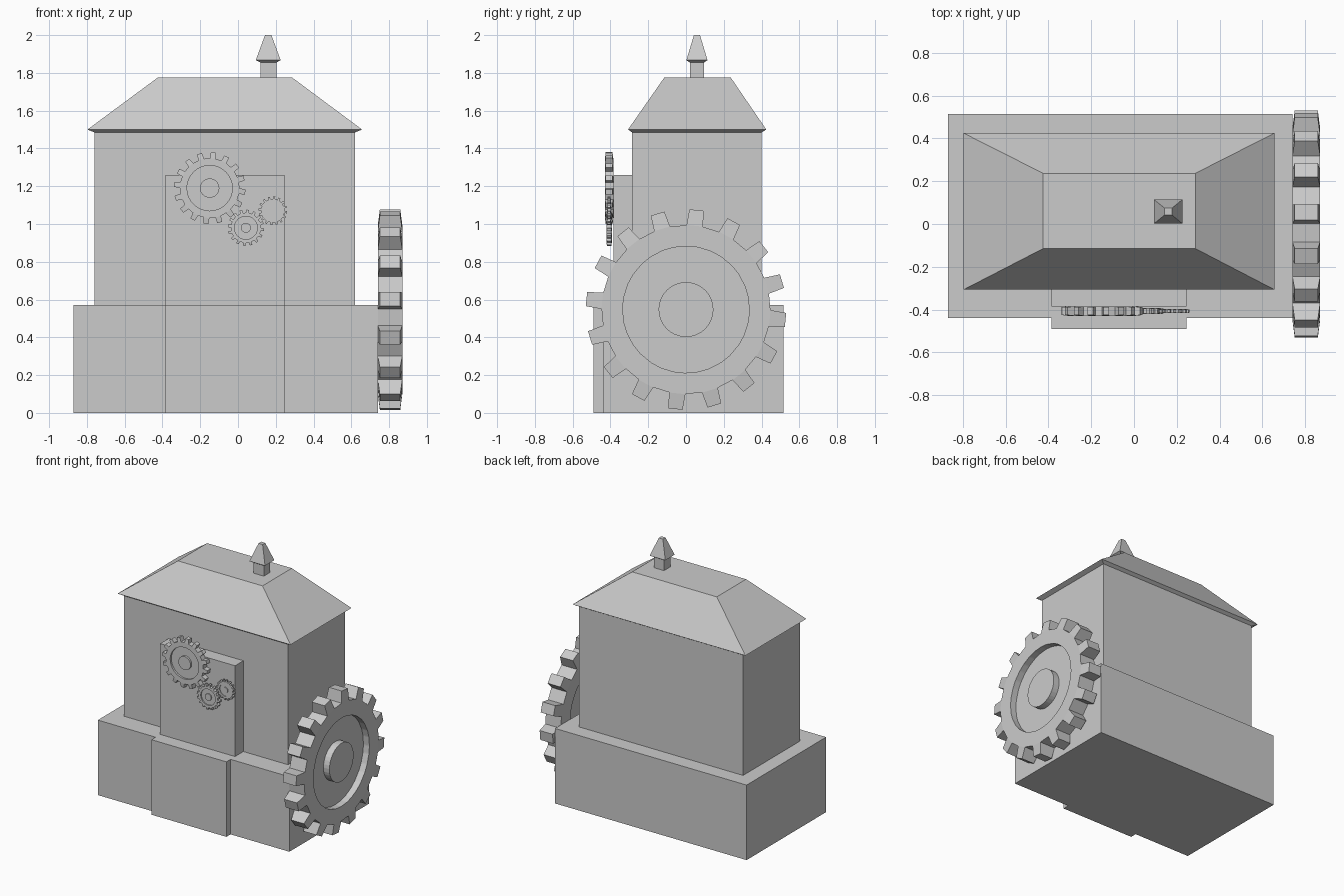
import bpy, bmesh
from math import cos, sin, tau

if "Cube" in bpy.data.objects:
    bpy.data.objects.remove(bpy.data.objects["Cube"])


def finish(bm, name):
    bmesh.ops.recalc_face_normals(bm, faces=bm.faces[:])
    me = bpy.data.meshes.new(name)
    bm.to_mesh(me)
    bm.free()
    ob = bpy.data.objects.new(name, me)
    bpy.context.collection.objects.link(ob)
    return ob


def bridge(bm, a, b):
    for i in range(len(a)):
        j = (i + 1) % len(a)
        bm.faces.new((a[i], a[j], b[j], b[i]))


def stack(name, levels):
    """Closed solid through rectangles (x0, x1, y0, y1, z), bottom to top."""
    bm = bmesh.new()
    rings = [[bm.verts.new(p) for p in ((x0, y0, z), (x1, y0, z), (x1, y1, z), (x0, y1, z))]
             for x0, x1, y0, y1, z in levels]
    bm.faces.new(rings[0])
    bm.faces.new(rings[-1])
    for a, b in zip(rings, rings[1:]):
        bridge(bm, a, b)
    return finish(bm, name)


def box(name, x0, x1, y0, y1, z0, z1):
    return stack(name, [(x0, x1, y0, y1, z0), (x0, x1, y0, y1, z1)])


def gear(name, centre, axis, teeth, tip, root, rim, hub, w, depth, phase):
    """Toothed wheel with a recessed web on both faces; w is half the width."""
    bm = bmesh.new()
    step = tau / teeth
    offs = (-0.25, -0.18, 0.18, 0.25)
    angles = [phase + (t + o) * step for t in range(teeth) for o in offs]

    def ring(radii, widths):
        vs = []
        for i, a in enumerate(angles):
            r, h = radii[i % 4], widths[i % 4]
            u, v = r * cos(a), r * sin(a)
            p = (h, u, v) if axis == 'X' else (u, -h, v)
            vs.append(bm.verts.new([c + q for c, q in zip(centre, p)]))
        return vs

    sides = []
    for s in (1, -1):
        wf, wr, wt = s * w, s * (w - depth), s * w * 0.83
        rs = [ring([r] * 4, [h] * 4) for r, h in
              ((hub, wf), (hub, wr), (rim, wr), (rim, wf), (root, wf))]
        rs.append(ring((root, tip, tip, root), (wf, wt, wt, wf)))
        bm.faces.new(rs[0])
        for a, b in zip(rs, rs[1:]):
            bridge(bm, a, b)
        sides.append(rs[-1])
    bridge(bm, *sides)
    bmesh.ops.remove_doubles(bm, verts=bm.verts[:], dist=1e-5)
    return finish(bm, name)


# building masses
box("base", -0.87, 0.74, -0.44, 0.515, 0, 0.57)
box("upper_house", -0.76, 0.62, -0.285, 0.40, 0.57, 1.49)
box("front_step", -0.385, 0.245, -0.49, -0.44, 0, 0.57)
box("front_panel", -0.385, 0.245, -0.385, -0.285, 0.57, 1.26)

# roof with a flat ridge and undercut eaves
stack("roof", [(-0.76, 0.62, -0.285, 0.40, 1.485),
               (-0.797, 0.657, -0.307, 0.425, 1.50),
               (-0.425, 0.287, -0.115, 0.237, 1.775)])

# chimney and its pointed cap
box("chimney", 0.118, 0.203, 0.02, 0.095, 1.77, 1.86)
stack("chimney_cap", [(0.118, 0.203, 0.02, 0.095, 1.855),
                      (0.094, 0.226, 0.002, 0.114, 1.867),
                      (0.143, 0.177, 0.042, 0.074, 2.0)])

# big side wheel and the three small front gears
gear("side_wheel", (0.805, 0, 0.547), 'X', 16, 0.531, 0.447, 0.335, 0.145, 0.065, 0.05, -0.105)
gear("large_gear", (-0.15, -0.407, 1.19), 'Y', 16, 0.19, 0.158, 0.12, 0.051, 0.022, 0.015, -0.105)
gear("medium_gear", (0.042, -0.407, 0.98), 'Y', 16, 0.096, 0.08, 0.061, 0.026, 0.014, 0.009, -0.105)
gear("small_gear", (0.184, -0.407, 1.07), 'Y', 16, 0.076, 0.063, 0.048, 0.02, 0.009, 0.006, -0.105)
